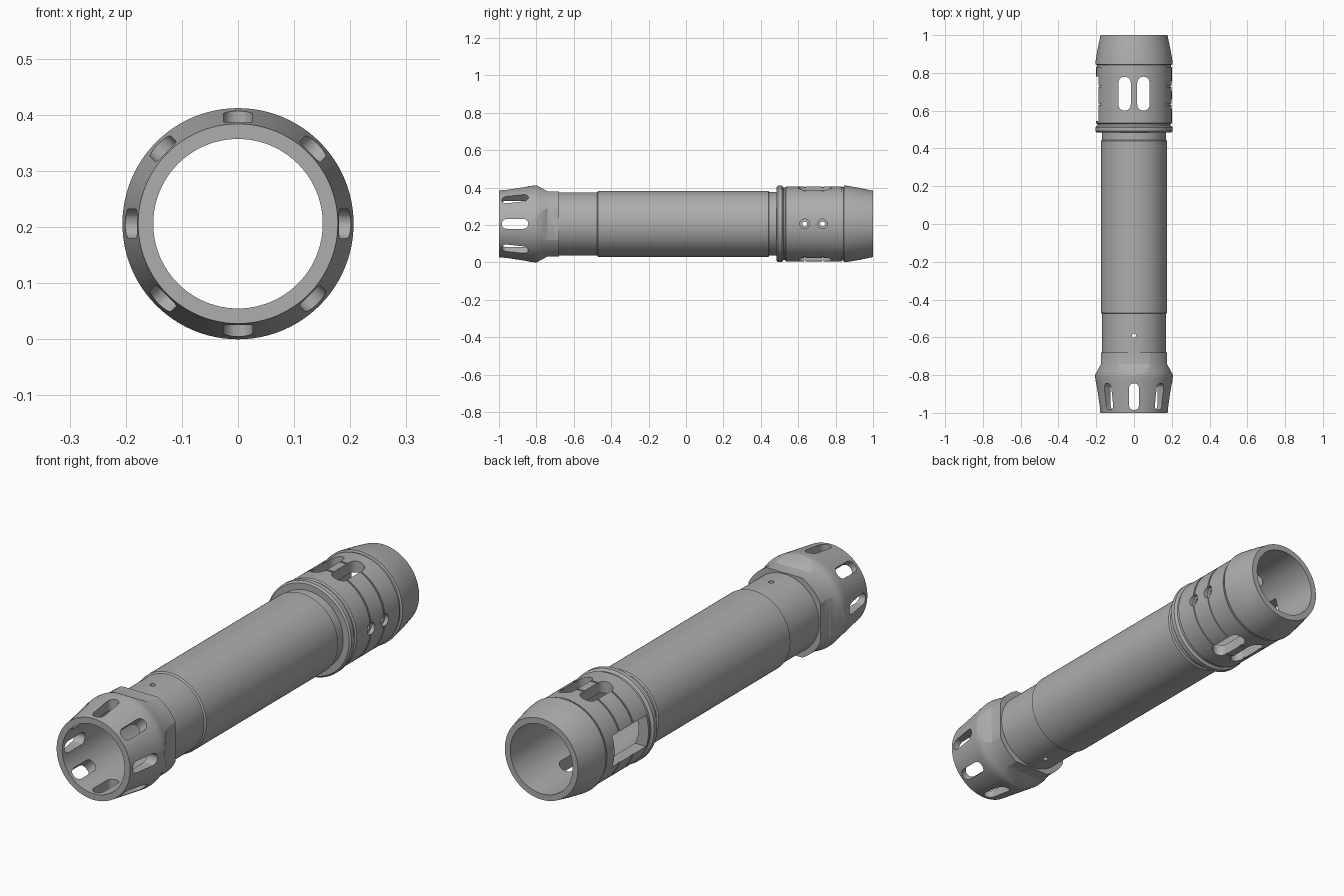
import bpy, bmesh
from math import sin, cos, pi
from mathutils import Matrix, Vector

if "Cube" in bpy.data.objects:
    bpy.data.objects.remove(bpy.data.objects["Cube"], do_unlink=True)

AXIS_Z = 0.206
BORE = 0.151

grey = bpy.data.materials.new("plain grey metal")
grey.use_nodes = True
colour = (0.42, 0.42, 0.42, 1)
grey.diffuse_color = colour
for node in grey.node_tree.nodes:
    if node.type == 'BSDF_PRINCIPLED':
        node.inputs["Base Color"].default_value = colour


def make_object(name, bm):
    bmesh.ops.recalc_face_normals(bm, faces=bm.faces[:])
    mesh = bpy.data.meshes.new(name)
    bm.to_mesh(mesh)
    bm.free()
    mesh.materials.append(grey)
    obj = bpy.data.objects.new(name, mesh)
    obj.location.z = AXIS_Z
    bpy.context.collection.objects.link(obj)
    return obj


def tube(name, outline):
    """Hollow part turned around the y axis; outline holds (y, radius)."""
    pts = [(outline[0][0], BORE)] + outline + [(outline[-1][0], BORE)]
    bm = bmesh.new()
    verts = [bm.verts.new((0, y, r)) for y, r in pts]
    edges = [bm.edges.new((verts[i - 1], v)) for i, v in enumerate(verts)]
    bmesh.ops.spin(bm, geom=verts + edges, cent=(0, 0, 0), axis=(0, 1, 0),
                   angle=2 * pi, steps=96, use_duplicate=False)
    bmesh.ops.remove_doubles(bm, verts=bm.verts[:], dist=1e-5)
    return make_object(name, bm)


def prism(points, push, turn=0):
    """Cutter swept along push, then turned around the y axis."""
    bm = bmesh.new()
    face = bm.faces.new([bm.verts.new(p) for p in points])
    new = bmesh.ops.extrude_face_region(bm, geom=[face])["geom"]
    moved = [g for g in new if isinstance(g, bmesh.types.BMVert)]
    bmesh.ops.translate(bm, verts=moved, vec=Vector(push))
    bmesh.ops.rotate(bm, verts=bm.verts[:], cent=(0, 0, 0),
                     matrix=Matrix.Rotation(turn, 3, 'Y'))
    return make_object("cutter", bm)


def slot(y0, y1, width, x=0, turn=0, low=0.1):
    """Round-ended slot cutter; a round hole when y1 - y0 equals width."""
    r = width / 2
    half = max((y1 - y0) / 2 - r, 0)
    mid = (y0 + y1) / 2
    pts = []
    for end in (1, -1):
        for i in range(13 if half else 12):
            a = pi * i / 12 + (0 if end > 0 else pi)
            pts.append((x + r * cos(a), mid + end * half + r * sin(a), low))
    return prism(pts, (0, 0, 0.25 - low), turn)


def cut(obj, cutters):
    for c in cutters:
        c.hide_render = True
        mod = obj.modifiers.new("cut", 'BOOLEAN')
        mod.operation = 'DIFFERENCE'
        mod.solver = 'EXACT'
        mod.object = c
    bpy.context.view_layer.update()
    done = obj.evaluated_get(bpy.context.evaluated_depsgraph_get())
    mesh = bpy.data.meshes.new_from_object(done)
    obj.modifiers.clear()
    obj.data = mesh
    for c in cutters:
        bpy.data.objects.remove(c, do_unlink=True)


# Slotted front cap with four wrench flats
front_cap = tube("front_cap", [
    (-1, 0.178), (-0.83, 0.203), (-0.81, 0.206), (-0.795, 0.206),
    (-0.78, 0.203), (-0.74, 0.194), (-0.68, 0.194)])
flat = [(-0.15, -0.81, 0.212), (-0.15, -0.74, 0.174),
        (-0.15, -0.65, 0.174), (-0.15, -0.65, 0.3), (-0.15, -0.81, 0.3)]
cut(front_cap,
    [slot(-0.985, -0.843, 0.052, turn=i * pi / 4) for i in range(8)]
    + [prism(flat, (0.3, 0, 0), turn=i * pi / 2) for i in range(4)])

# Long grip with a thinner neck at each end
grip = tube("grip", [
    (-0.68, 0.169), (-0.475, 0.169), (-0.47, 0.176), (0.44, 0.176),
    (0.445, 0.17), (0.485, 0.17)])
cut(grip, [slot(-0.601, -0.579, 0.022, turn=t) for t in (0, pi)])

# Rear sleeve: flange, grooved band and tapered end
band = []
for y in (0.635, 0.73):
    band += [(y - 0.004, 0.2), (y - 0.004, 0.196),
             (y + 0.004, 0.196), (y + 0.004, 0.2)]
rear_sleeve = tube("rear_sleeve", [
    (0.485, 0.198), (0.492, 0.205), (0.512, 0.205), (0.52, 0.194),
    (0.53, 0.194), (0.535, 0.2)] + band + [
    (0.832, 0.2), (0.832, 0.196), (0.842, 0.196), (0.845, 0.205),
    (0.86, 0.204), (0.93, 0.192), (1, 0.177)])
cutters = [slot(0.6, 0.78, 0.066, x, t) for x in (-0.05, 0.05) for t in (0, pi)]
# Stepped screw holes on the left side
for y in (0.635, 0.73):
    cutters.append(slot(y - 0.013, y + 0.013, 0.026, turn=pi / 2))
    cutters.append(slot(y - 0.026, y + 0.026, 0.052, turn=pi / 2, low=0.182))
# Rectangular window on the right side
window = [(-0.1, 0.545, -0.068), (-0.1, 0.78, -0.068),
          (-0.1, 0.78, 0.068), (-0.1, 0.545, 0.068)]
cutters.append(prism(window, (-0.15, 0, 0)))
cut(rear_sleeve, cutters)

# Smooth shading with crisp edges
bpy.ops.object.select_all(action='DESELECT')
for obj in (front_cap, grip, rear_sleeve):
    obj.select_set(True)
    bpy.context.view_layer.objects.active = obj
bpy.ops.object.shade_smooth_by_angle(angle=pi / 7)
